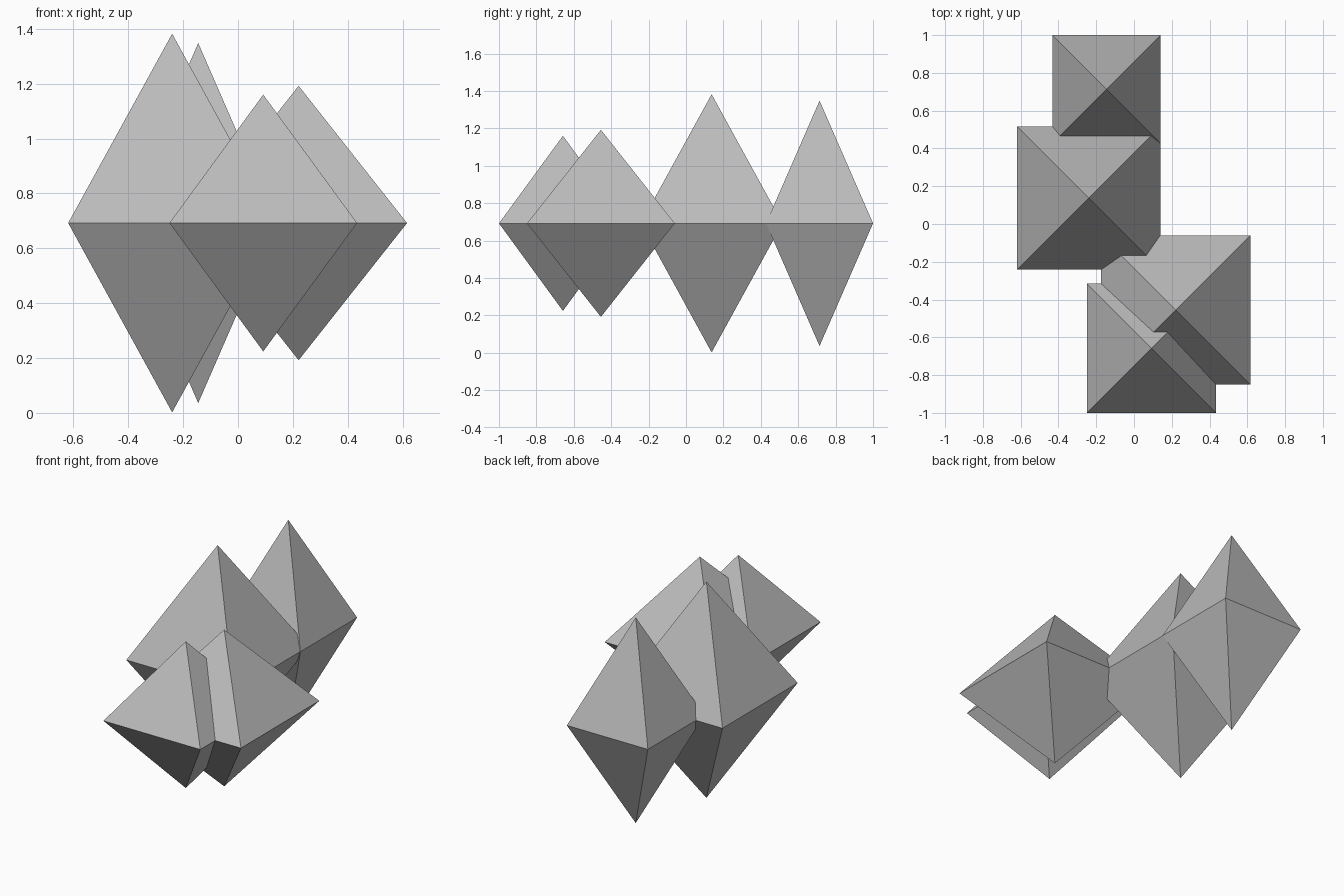
import bpy

if "Cube" in bpy.data.objects:
    bpy.data.objects.remove(bpy.data.objects["Cube"])

stone = bpy.data.materials.new("grey_stone")
stone.diffuse_color = (0.5, 0.5, 0.5, 1.0)
stone.use_nodes = True
stone.node_tree.nodes["Principled BSDF"].inputs["Base Color"].default_value = stone.diffuse_color

MID_Z = 0.692  # shared height of every crystal's square waist


def crystal(name, x, y, half, height):
    """Double pyramid with an axis-aligned square waist."""
    verts = [(-half, -half, 0), (half, -half, 0), (half, half, 0), (-half, half, 0),
             (0, 0, height), (0, 0, -height)]
    faces = []
    for i in range(4):
        j = (i + 1) % 4
        faces += [(i, j, 4), (j, i, 5)]
    mesh = bpy.data.meshes.new(name)
    mesh.from_pydata(verts, [], faces)
    mesh.materials.append(stone)
    obj = bpy.data.objects.new(name, mesh)
    obj.location = (x, y, MID_Z)
    bpy.context.collection.objects.link(obj)
    return obj


# Four interpenetrating crystals, back to front
crystal("back_crystal", -0.145, 0.714, 0.286, 0.656)
crystal("tall_crystal", -0.24, 0.137, 0.379, 0.69)
crystal("right_crystal", 0.221, -0.455, 0.395, 0.5)
crystal("front_crystal", 0.092, -0.658, 0.342, 0.468)
